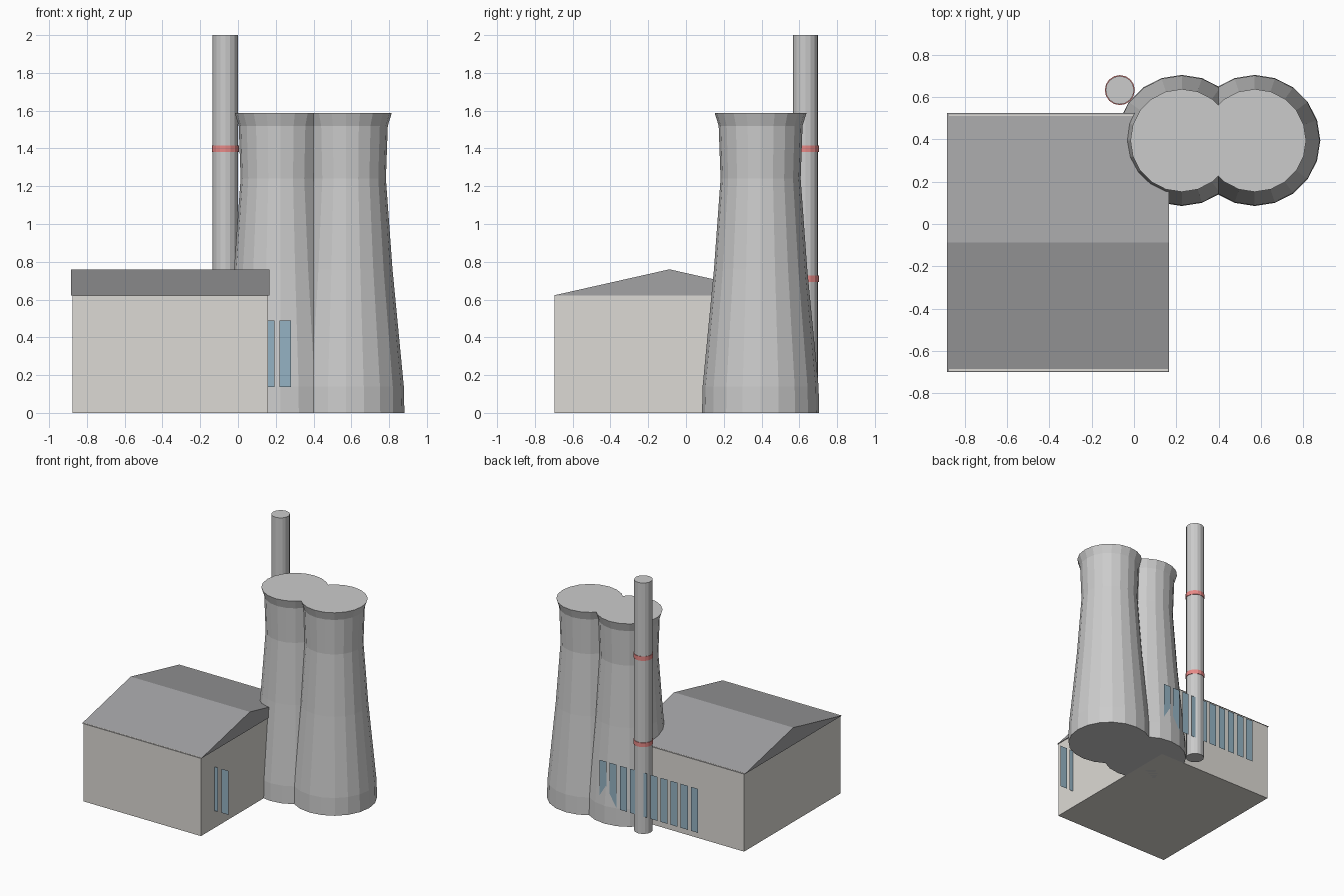
import bpy, math

if "Cube" in bpy.data.objects:
    bpy.data.objects.remove(bpy.data.objects["Cube"])


def material(name, rgb):
    m = bpy.data.materials.new(name)
    m.diffuse_color = (*rgb, 1)
    m.use_nodes = True
    m.node_tree.nodes["Principled BSDF"].inputs["Base Color"].default_value = m.diffuse_color
    return m


WALL = material("wall", (0.72, 0.70, 0.66))
ROOF = material("roof", (0.36, 0.36, 0.37))
GLASS = material("glass", (0.30, 0.45, 0.55))
RED = material("red", (0.80, 0.25, 0.24))
CONCRETE = material("concrete", (0.70, 0.70, 0.70))


def make(name, verts, faces, mat):
    me = bpy.data.meshes.new(name)
    me.from_pydata(verts, [], faces)
    me.materials.append(mat)
    ob = bpy.data.objects.new(name, me)
    bpy.context.collection.objects.link(ob)
    return ob


def lathe(name, x, y, profile, sides, mat):
    """Capped solid of revolution from (radius, height) pairs."""
    verts = [(x + r * math.cos(2 * math.pi * i / sides),
              y + r * math.sin(2 * math.pi * i / sides), z)
             for r, z in profile for i in range(sides)]
    faces = []
    for k in range(len(profile) - 1):
        a, b = k * sides, (k + 1) * sides
        for i in range(sides):
            j = (i + 1) % sides
            faces.append((a + i, a + j, b + j, b + i))
    faces.append(tuple(reversed(range(sides))))
    faces.append(tuple(range(len(verts) - sides, len(verts))))
    return make(name, verts, faces, mat)


def extrude_x(name, x0, x1, outline, mat):
    """Solid from a counter-clockwise (y, z) outline stretched along x."""
    n = len(outline)
    verts = [(x, y, z) for x in (x0, x1) for y, z in outline]
    faces = [(i, n + i, n + (i + 1) % n, (i + 1) % n)[::-1] for i in range(n)]
    faces += [tuple(reversed(range(n))), tuple(range(n, 2 * n))]
    return make(name, verts, faces, mat)


# Turbine hall and gabled roof
extrude_x("hall", -0.875, 0.16,
          [(-0.695, 0), (0.518, 0), (0.518, 0.625), (-0.695, 0.625)], WALL)
extrude_x("hall_roof", -0.885, 0.166,
          [(-0.70, 0.622), (0.525, 0.622), (-0.0875, 0.76)], ROOF)

# Twin cooling towers
TOWER = [(0.31, 0), (0.307, 0.14), (0.247, 0.76), (0.212, 1.24),
         (0.222, 1.52), (0.243, 1.587)]
for i, x in enumerate((0.226, 0.571)):
    lathe(f"cooling_tower_{i + 1}", x, 0.395, TOWER, 20, CONCRETE)

# Chimney with two red bands
lathe("chimney", -0.067, 0.633, [(0.067, 0), (0.067, 2)], 16, CONCRETE)
for i, z in enumerate((0.71, 1.398)):
    lathe(f"chimney_band_{i + 1}", -0.067, 0.633,
          [(0.071, z - 0.017), (0.071, z + 0.017)], 16, RED)

# Rows of ten flat window panes, facing outward front and back
for side, y in (("front", -0.524), ("back", 0.687)):
    for i in range(10):
        x = -0.555 + 0.0895 * i
        quad = [(x - 0.031, y, 0.137), (x + 0.031, y, 0.137),
                (x + 0.031, y, 0.488), (x - 0.031, y, 0.488)]
        face = (0, 1, 2, 3) if side == "front" else (3, 2, 1, 0)
        make(f"{side}_window_{i + 1}", quad, [face], GLASS)
